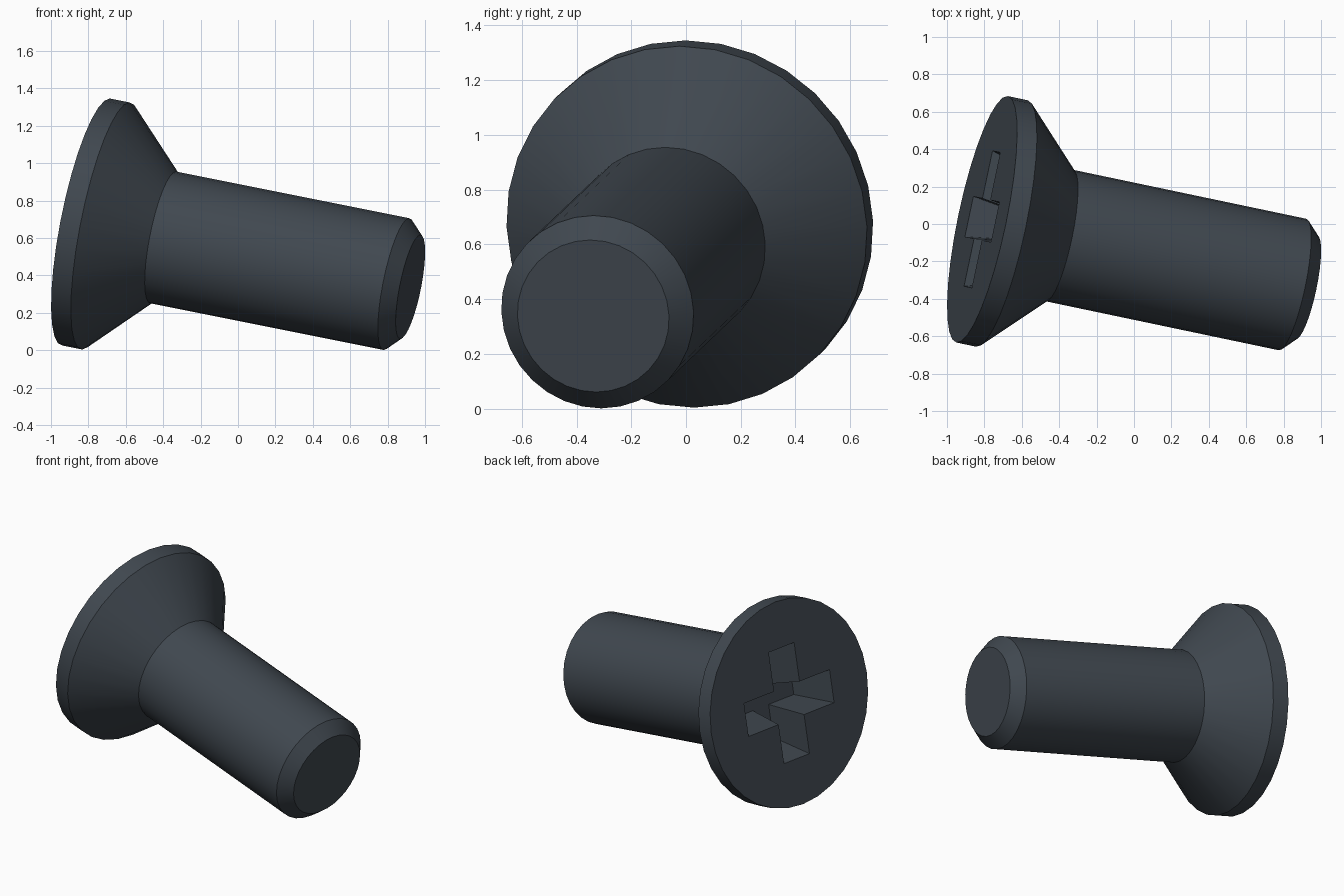
import bpy
import bmesh
from math import cos, sin, tau, radians
from mathutils import Matrix, Vector

cube = bpy.data.objects.get("Cube")
if cube:
    bpy.data.objects.remove(cube, do_unlink=True)

SIDES = 32

# Single dark steel colour
steel = bpy.data.materials.new("dark blue grey steel")
steel.use_nodes = True
colour = (0.051, 0.064, 0.079, 1)
steel.diffuse_color = colour
steel.node_tree.nodes["Principled BSDF"].inputs["Base Color"].default_value = colour

# Tilted frame: local z runs from the head face to the tip
axis = Vector((1, -0.21, -0.2)).normalized()
up = (Vector((0, 0, 1)) - axis * axis.z).normalized()
side = axis.cross(up)
frame = Matrix((up, side, axis)).transposed().to_4x4()
frame.translation = (-0.812, 0.025, 0.685)


def stacked_rings(name, rings):
    """Closed solid through a stack of point rings."""
    bm = bmesh.new()
    loops = [[bm.verts.new(p) for p in ring] for ring in rings]
    for a, b in zip(loops, loops[1:]):
        for i in range(len(a)):
            j = (i + 1) % len(a)
            bm.faces.new((a[i], a[j], b[j], b[i]))
    bm.faces.new(loops[0])
    bm.faces.new(loops[-1])
    bmesh.ops.recalc_face_normals(bm, faces=bm.faces)
    mesh = bpy.data.meshes.new(name)
    bm.to_mesh(mesh)
    bm.free()
    mesh.materials.append(steel)
    obj = bpy.data.objects.new(name, mesh)
    obj.matrix_world = frame
    bpy.context.collection.objects.link(obj)
    return obj


def circle(radius, depth):
    return [(radius * cos(tau * i / SIDES), radius * sin(tau * i / SIDES), depth)
            for i in range(SIDES)]


def cross(depth):
    """Plus-shaped outline that narrows with depth."""
    length, width = 0.37 - 0.3 * depth, 0.11 - 0.15 * depth
    arm = [(length, -width), (length, width), (width, width)]
    points = []
    for k in range(4):
        turn = Matrix.Rotation(k * tau / 4, 2)
        points += [(*(turn @ Vector(p)), depth) for p in arm]
    return points


# Countersunk head, shank and chamfered tip as one turned body
profile = [(0.673, 0), (0.673, 0.11), (0.359, 0.43), (0.359, 1.728), (0.283, 1.805)]
screw = stacked_rings("countersunk_screw", [circle(r, d) for r, d in profile])

# Cross-shaped drive recess
cutter = stacked_rings("recess_cutter", [cross(-0.04), cross(0.28)])
cutter.hide_render = True
cut = screw.modifiers.new("drive recess", "BOOLEAN")
cut.operation = "DIFFERENCE"
cut.solver = "EXACT"
cut.object = cutter

bpy.ops.object.select_all(action="DESELECT")
screw.select_set(True)
bpy.context.view_layer.objects.active = screw
bpy.ops.object.modifier_apply(modifier=cut.name)
bpy.data.objects.remove(cutter, do_unlink=True)
bpy.ops.object.shade_smooth_by_angle(angle=radians(30))
